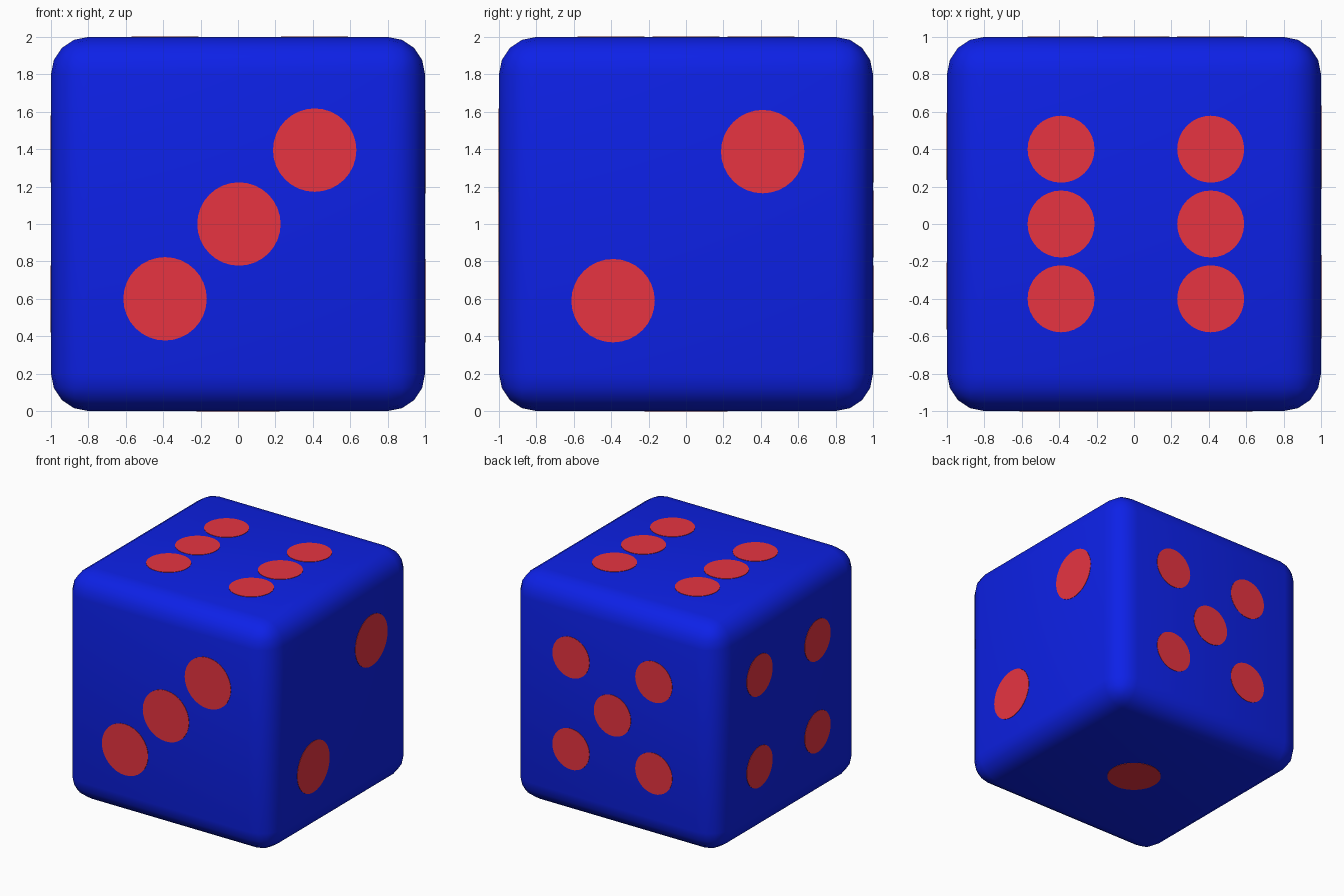
import bpy
from math import radians
from mathutils import Matrix, Vector

if "Cube" in bpy.data.objects:
    bpy.data.objects.remove(bpy.data.objects["Cube"])


def material(name, color):
    m = bpy.data.materials.new(name)
    m.diffuse_color = (*color, 1)
    m.use_nodes = True
    m.node_tree.nodes["Principled BSDF"].inputs["Base Color"].default_value = m.diffuse_color
    return m


blue = material("blue", (0.004, 0.015, 0.8))
red = material("red", (0.8, 0.034, 0.053))

# Rounded cube body
bpy.ops.mesh.primitive_cube_add(size=2, location=(0, 0, 1))
body = bpy.context.object
body.name = "die_body"
body.data.materials.append(blue)
bevel = body.modifiers.new("rounded_edges", 'BEVEL')
bevel.width = 0.2
bevel.segments = 4
bpy.ops.object.modifier_apply(modifier=bevel.name)
bpy.ops.object.shade_smooth_by_angle(angle=radians(40))

# Pips: thin discs sunk into a face, barely proud of it
DEPTH, PROUD = 0.03, 0.003
CENTRE = Vector((0, 0, 1))


def add_pips(face, normal, radius, points):
    n = Vector(normal)
    turn = n.to_track_quat('Z', 'Y').to_euler()
    for i, p in enumerate(points):
        loc = CENTRE + Vector(p) + n * (1 + PROUD - DEPTH / 2)
        bpy.ops.mesh.primitive_cylinder_add(vertices=32, radius=radius, depth=DEPTH,
                                            location=loc, rotation=turn)
        pip = bpy.context.object
        pip.name = f"{face}_pip_{i + 1}"
        pip.data.materials.append(red)
        bpy.ops.object.shade_smooth_by_angle(angle=radians(30))


A, B = -0.39, 0.41      # pip rows sit very slightly off centre
BIG, SMALL = 0.223, 0.179

add_pips("front", (0, -1, 0), BIG, [(A, 0, -0.4), (0.005, 0, 0), (B, 0, 0.395)])
add_pips("right", (1, 0, 0), BIG, [(0, A, -0.41), (0, B, 0.387)])
add_pips("top", (0, 0, 1), SMALL, [(x, y, 0) for x in (A, B) for y in (-0.4, 0, 0.4)])
add_pips("back", (0, 1, 0), SMALL,
         [(x, 0, z) for x in (A, B) for z in (-0.4, 0.4)] + [(0.01, 0, 0)])
add_pips("left", (-1, 0, 0), SMALL, [(0, y, z) for y in (-0.385, 0.415) for z in (-0.4, 0.4)])
add_pips("bottom", (0, 0, -1), BIG, [(0, 0, 0)])
